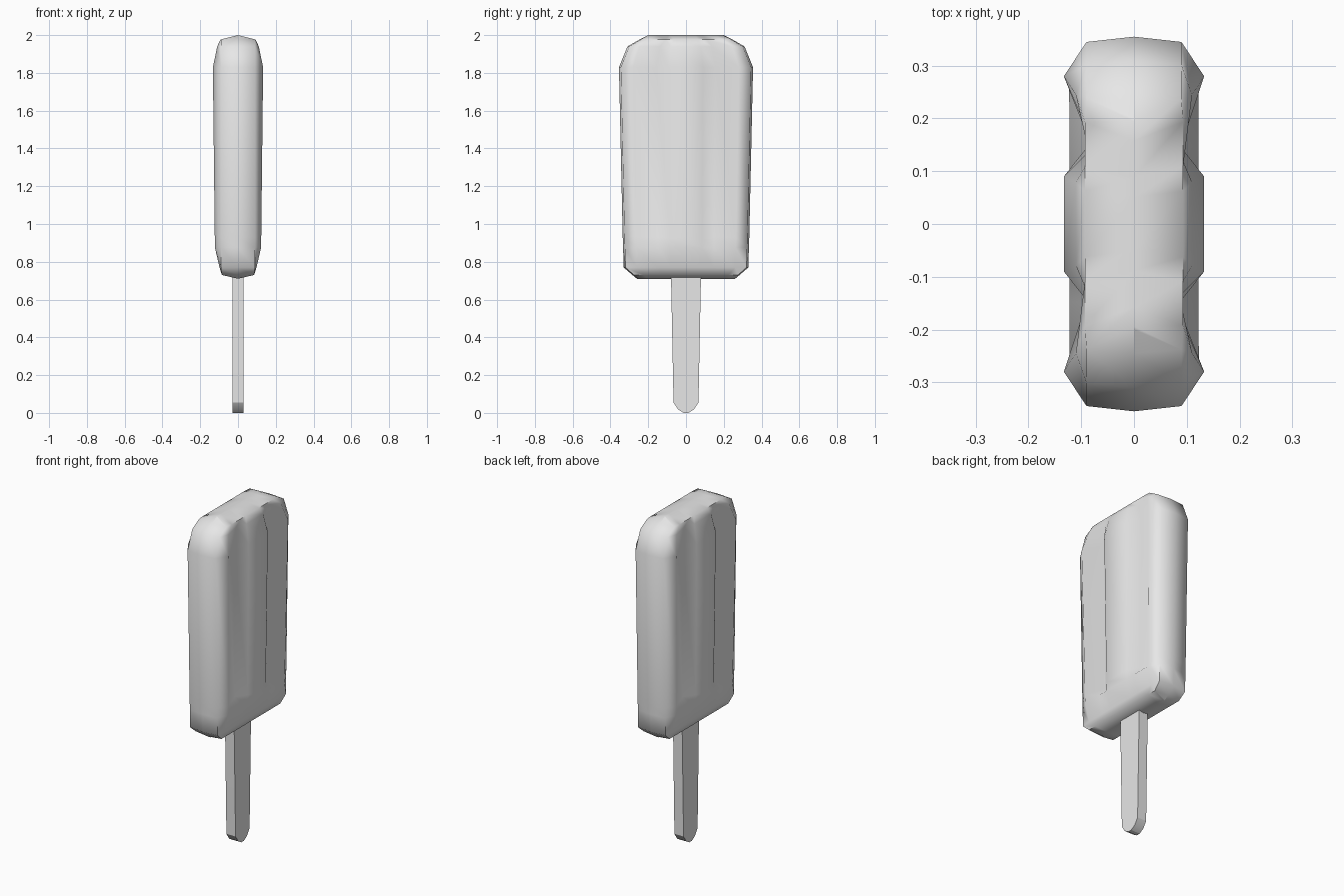
import bpy, bmesh
from math import radians

if "Cube" in bpy.data.objects:
    bpy.data.objects.remove(bpy.data.objects["Cube"])

grey = bpy.data.materials.new("light grey")
grey.use_nodes = True
grey.diffuse_color = (0.8, 0.8, 0.8, 1)
grey.node_tree.nodes["Principled BSDF"].inputs["Base Color"].default_value = (0.8, 0.8, 0.8, 1)


def loft(name, rings, angle):
    """Join rings of equal length into a closed solid; collapsed rings merge."""
    bm = bmesh.new()
    loops = [[bm.verts.new(p) for p in ring] for ring in rings]
    n = len(loops[0])
    for low, high in zip(loops, loops[1:]):
        for i in range(n):
            j = (i + 1) % n
            bm.faces.new((low[i], low[j], high[j], high[i]))
    bm.faces.new(loops[0])
    bm.faces.new(loops[-1])
    bmesh.ops.remove_doubles(bm, verts=bm.verts, dist=0.0005)
    bmesh.ops.dissolve_degenerate(bm, edges=bm.edges, dist=0.0005)
    bmesh.ops.recalc_face_normals(bm, faces=bm.faces)
    mesh = bpy.data.meshes.new(name)
    bm.to_mesh(mesh)
    bm.free()
    mesh.materials.append(grey)
    obj = bpy.data.objects.new(name, mesh)
    bpy.context.collection.objects.link(obj)
    bpy.ops.object.select_all(action='DESELECT')
    obj.select_set(True)
    bpy.context.view_layer.objects.active = obj
    bpy.ops.object.shade_smooth_by_angle(angle=radians(angle))
    return obj


def body_ring(z, hy, hx, groove):
    """Cross-section with rounded ends and two V grooves on each broad side."""
    s = hy / 0.355
    quarter = [(min(hx, 0.09), 0.345 * s), (hx, 0.28 * s),
               (hx - groove, 0.157 * s), (hx, 0.09 * s)]
    side = quarter + [(x, -y) for x, y in reversed(quarter)]
    ring = [(0, hy)] + side + [(0, -hy)] + [(-x, y) for x, y in reversed(side)]
    return [(x, y, z) for x, y in ring]


# Ice body: height, half depth, half width, groove depth
body = [(0.71, 0.26, 0, 0), (0.73, 0.284, 0.085, 0), (0.77, 0.33, 0.098, 0),
        (0.875, 0.333, 0.122, 0), (0.93, 0.335, 0.123, 0.042),
        (1.83, 0.355, 0.133, 0.053), (1.94, 0.31, 0.11, 0.024),
        (1.977, 0.245, 0.093, 0), (2.0, 0.2, 0, 0)]
loft("ice_body", [body_ring(*r) for r in body], 60)

# Stick: height and half depth, with a rounded lower tip
stick = [(0, 0.012), (0.018, 0.042), (0.055, 0.066), (0.71, 0.079), (0.85, 0.08)]
loft("stick", [[(0.03, y, z), (0.03, -y, z), (-0.03, -y, z), (-0.03, y, z)]
               for z, y in stick], 30)
